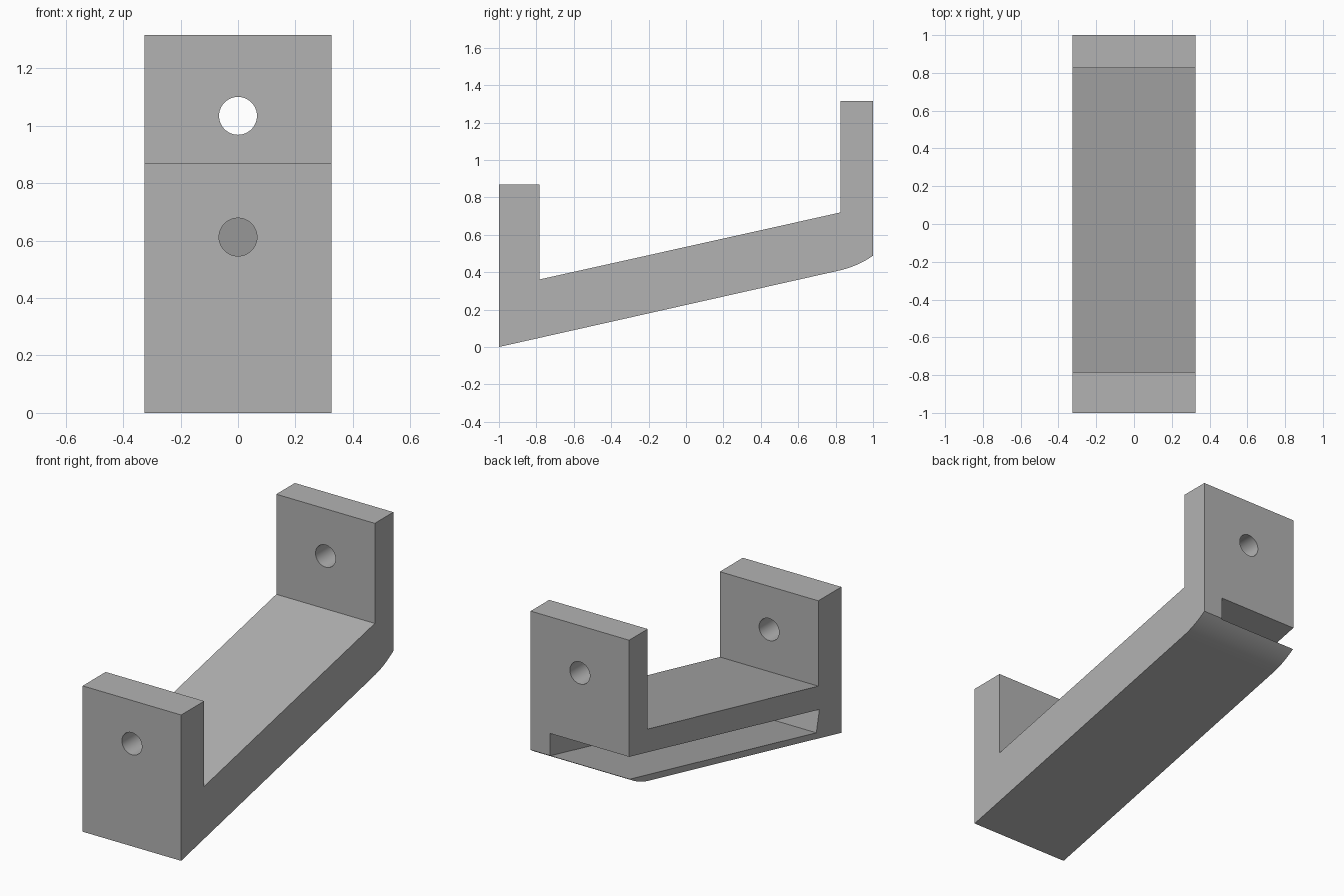
import bpy, bmesh, math
from mathutils import Vector

cube = bpy.data.objects.get("Cube")
if cube:
    bpy.data.objects.remove(cube, do_unlink=True)

grey = bpy.data.materials.new("light grey")
grey.use_nodes = True
colour = (0.45, 0.45, 0.45, 1)
grey.diffuse_color = colour
grey.node_tree.nodes["Principled BSDF"].inputs["Base Color"].default_value = colour

HALF = 0.325            # half width of the bracket
SLOPE = 0.2247          # rise of the arm per unit of y


def line(y, lift=0.0):
    """Point on the sloping underside, raised by lift."""
    return (y, SLOPE * (y + 1) + lift)


def extrude_x(name, profile, x0, x1):
    """Solid with a (y, z) profile running from x0 to x1."""
    bm = bmesh.new()
    face = bm.faces.new([bm.verts.new((x0, y, z)) for y, z in profile])
    moved = bmesh.ops.extrude_face_region(bm, geom=[face])["geom"]
    verts = [v for v in moved if isinstance(v, bmesh.types.BMVert)]
    bmesh.ops.translate(bm, verts=verts, vec=(x1 - x0, 0, 0))
    bmesh.ops.recalc_face_normals(bm, faces=bm.faces)
    mesh = bpy.data.meshes.new(name)
    bm.to_mesh(mesh)
    bm.free()
    mesh.materials.append(grey)
    obj = bpy.data.objects.new(name, mesh)
    bpy.context.collection.objects.link(obj)
    return obj


def cut(target, cutter):
    cutter.hide_render = True
    mod = target.modifiers.new("cut", "BOOLEAN")
    mod.operation = "DIFFERENCE"
    mod.solver = "EXACT"
    mod.object = cutter
    bpy.context.view_layer.objects.active = target
    bpy.ops.object.modifier_apply(modifier=mod.name)
    bpy.data.objects.remove(cutter, do_unlink=True)


# Rounded heel: arc tangent to the underside, ending at the back face
start, end = Vector(line(0.82)), Vector((1, 0.488))
normal = Vector((-SLOPE, 1)).normalized()
chord = end - start
radius = chord.length_squared / (2 * chord.dot(normal))
centre = start + normal * radius
a0 = math.atan2(start.y - centre.y, start.x - centre.x)
a1 = math.atan2(end.y - centre.y, end.x - centre.x)
STEPS = 12
heel = []
for i in range(STEPS + 1):
    a = a0 + (a1 - a0) * i / STEPS
    heel.append((centre.x + radius * math.cos(a), centre.y + radius * math.sin(a)))

# Bracket body: front upright, sloping arm and back upright
profile = [(-1, 0)] + heel + [(1, 1.316), (0.825, 1.316), (0.825, 0.719),
                              (-0.783, 0.361), (-0.783, 0.87), (-1, 0.87)]
bracket = extrude_x("bracket", profile, -HALF, HALF)

# Slot inside the arm, open to one side and to the back
slot = [line(-0.764, 0.037), line(1.2, 0.037), line(1.2, 0.171), line(-0.793, 0.171)]
cut(bracket, extrude_x("slot_cutter", slot, -0.6, 0.197))

# Screw holes through both uprights
for y, z in ((-0.89, 0.612), (0.91, 1.034)):
    bpy.ops.mesh.primitive_cylinder_add(vertices=48, radius=0.066, depth=0.5,
                                        location=(0, y, z), rotation=(math.pi / 2, 0, 0))
    cut(bracket, bpy.context.object)

# Smooth the rounded surfaces and keep the edges crisp
bpy.ops.object.select_all(action="DESELECT")
bracket.select_set(True)
bpy.context.view_layer.objects.active = bracket
bpy.ops.object.shade_smooth_by_angle(angle=math.radians(20))
